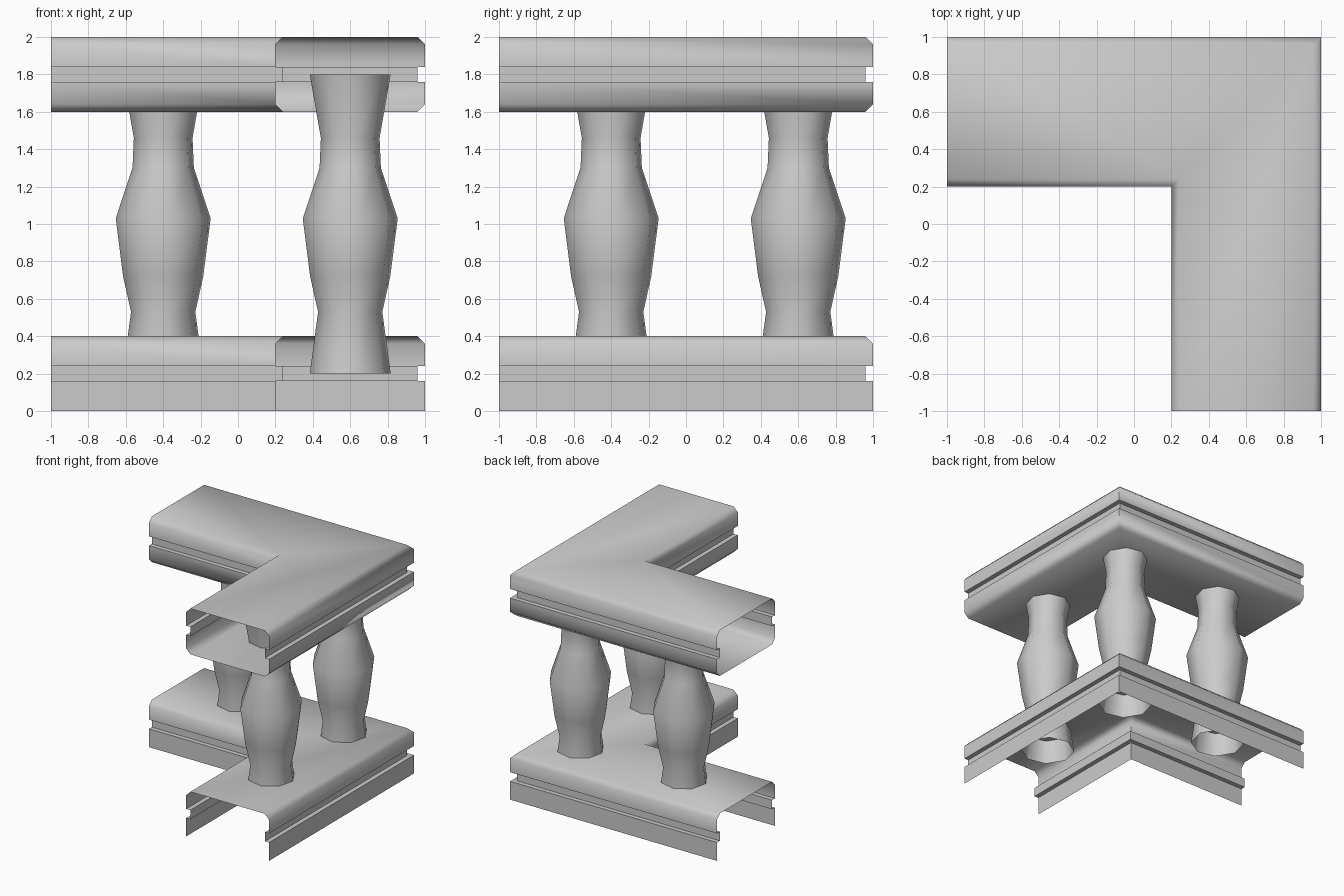
import bpy, bmesh, math

if "Cube" in bpy.data.objects:
    bpy.data.objects.remove(bpy.data.objects["Cube"])

stone = bpy.data.materials.new("grey_stone")
stone.use_nodes = True
colour = (0.6, 0.6, 0.6, 1)
stone.diffuse_color = colour
stone.node_tree.nodes["Principled BSDF"].inputs["Base Color"].default_value = colour


def loft(name, rings, close_ring, location=(0, 0, 0)):
    """Skin a list of equal-length point rings; the ends stay open."""
    bm = bmesh.new()
    rows = [[bm.verts.new(p) for p in ring] for ring in rings]
    count = len(rows[0])
    for a, b in zip(rows, rows[1:]):
        for i in range(count if close_ring else count - 1):
            j = (i + 1) % count
            bm.faces.new((a[i], a[j], b[j], b[i]))
    mesh = bpy.data.meshes.new(name)
    bm.to_mesh(mesh)
    bm.free()
    mesh.materials.append(stone)
    obj = bpy.data.objects.new(name, mesh)
    obj.location = location
    bpy.context.collection.objects.link(obj)
    bpy.ops.object.select_all(action="DESELECT")
    obj.select_set(True)
    bpy.context.view_layer.objects.active = obj
    bpy.ops.object.shade_smooth_by_angle(angle=math.radians(60))
    return obj


def corner_rail(name, side, closed):
    """Sweep a mirrored section round the mitred corner."""
    section = side + [(-w, z) for w, z in reversed(side)]
    axis = 0.6
    rings = [
        [(-1, axis + w, z) for w, z in section],
        [(axis + w, axis + w, z) for w, z in section],
        [(axis + w, -1, z) for w, z in section],
    ]
    return loft(name, rings, closed)


# Rails: outer half sections as (offset, height), bottom to top
EDGE, INSET = 0.4, 0.36
base_side = [(EDGE, 0), (EDGE, 0.16), (INSET, 0.16), (INSET, 0.24),
             (EDGE, 0.24), (EDGE, 0.36), (INSET, 0.4)]
top_side = [(INSET, 1.6), (EDGE, 1.64), (EDGE, 1.76), (INSET, 1.76),
            (INSET, 1.84), (EDGE, 1.84), (EDGE, 1.96), (INSET, 2)]
corner_rail("base_rail", base_side, False)
corner_rail("top_rail", top_side, True)

# Balusters: eight-sided turned posts, open at both ends
post_profile = [(0.219, 0.2), (0.174, 0.53), (0.217, 0.72), (0.257, 1.03),
                (0.166, 1.3), (0.159, 1.46), (0.219, 1.8)]
SIDES, TURN = 8, math.radians(9)
angles = [TURN + math.tau * i / SIDES for i in range(SIDES)]
rings = [[(r * math.cos(a), r * math.sin(a), z) for a in angles]
         for r, z in post_profile]
for label, x, y in (("right", -0.4, 0.6), ("corner", 0.6, 0.6), ("front", 0.6, -0.4)):
    loft(label + "_baluster", rings, True, (x, y, 0))

# Outward normals for the rails, whose sweep runs the other way
for name in ("base_rail", "top_rail"):
    mesh = bpy.data.objects[name].data
    top = max(mesh.polygons, key=lambda p: p.center.z)
    if top.normal.z < 0:
        mesh.flip_normals()
